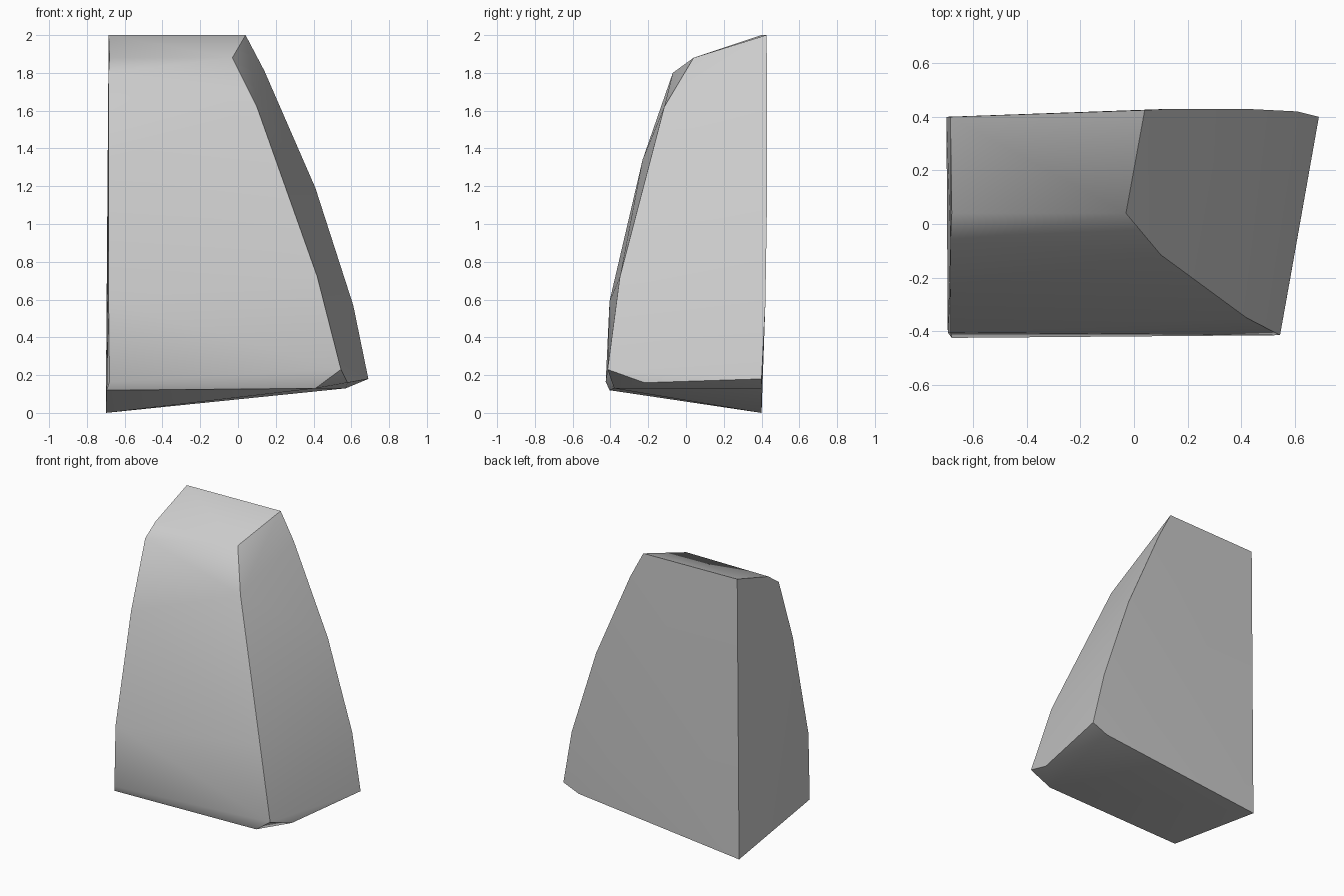
import bpy, bmesh, math

cube = bpy.data.objects.get("Cube")
if cube:
    bpy.data.objects.remove(cube, do_unlink=True)

# Outline strips of the faceted block
left_front_edge = [(-.68, .04, 1.88), (-.685, -.07, 1.8), (-.685, -.23, 1.34),
                   (-.685, -.405, .59), (-.68, -.425, .165), (-.695, -.405, .12)]
right_front_edge = [(-.03, .04, 1.88), (.1, -.115, 1.62), (.42, -.35, .72),
                    (.545, -.415, .23), (.41, -.38, .13)]
right_back_edge = [(.04, .425, 2), (.14, .43, 1.81), (.41, .43, 1.19),
                   (.61, .42, .57), (.69, .4, .18), (.57, .4, .13)]
left_back_edge = [(-.685, .4, 2), (-.7, .4, 0)]
right_bottom_corner = [(.58, -.22, .16)]

# Wrap the strips in a convex skin
bm = bmesh.new()
for strip in (left_front_edge, right_front_edge, right_back_edge,
              left_back_edge, right_bottom_corner):
    for point in strip:
        bm.verts.new(point)
bmesh.ops.convex_hull(bm, input=bm.verts)
bmesh.ops.dissolve_limit(bm, angle_limit=math.radians(1.5),
                         verts=bm.verts, edges=bm.edges)
bmesh.ops.recalc_face_normals(bm, faces=bm.faces)

mesh = bpy.data.meshes.new("stone_block")
bm.to_mesh(mesh)
bm.free()
block = bpy.data.objects.new("stone_block", mesh)
bpy.context.collection.objects.link(block)

# Plain grey stone
grey = bpy.data.materials.new("stone_grey")
grey.use_nodes = True
colour = (.6, .6, .6, 1)
grey.diffuse_color = colour
grey.node_tree.nodes["Principled BSDF"].inputs["Base Color"].default_value = colour
mesh.materials.append(grey)

# Soft faces with crisp corners
bpy.ops.object.select_all(action="DESELECT")
block.select_set(True)
bpy.context.view_layer.objects.active = block
bpy.ops.object.shade_smooth_by_angle(angle=math.radians(30))
